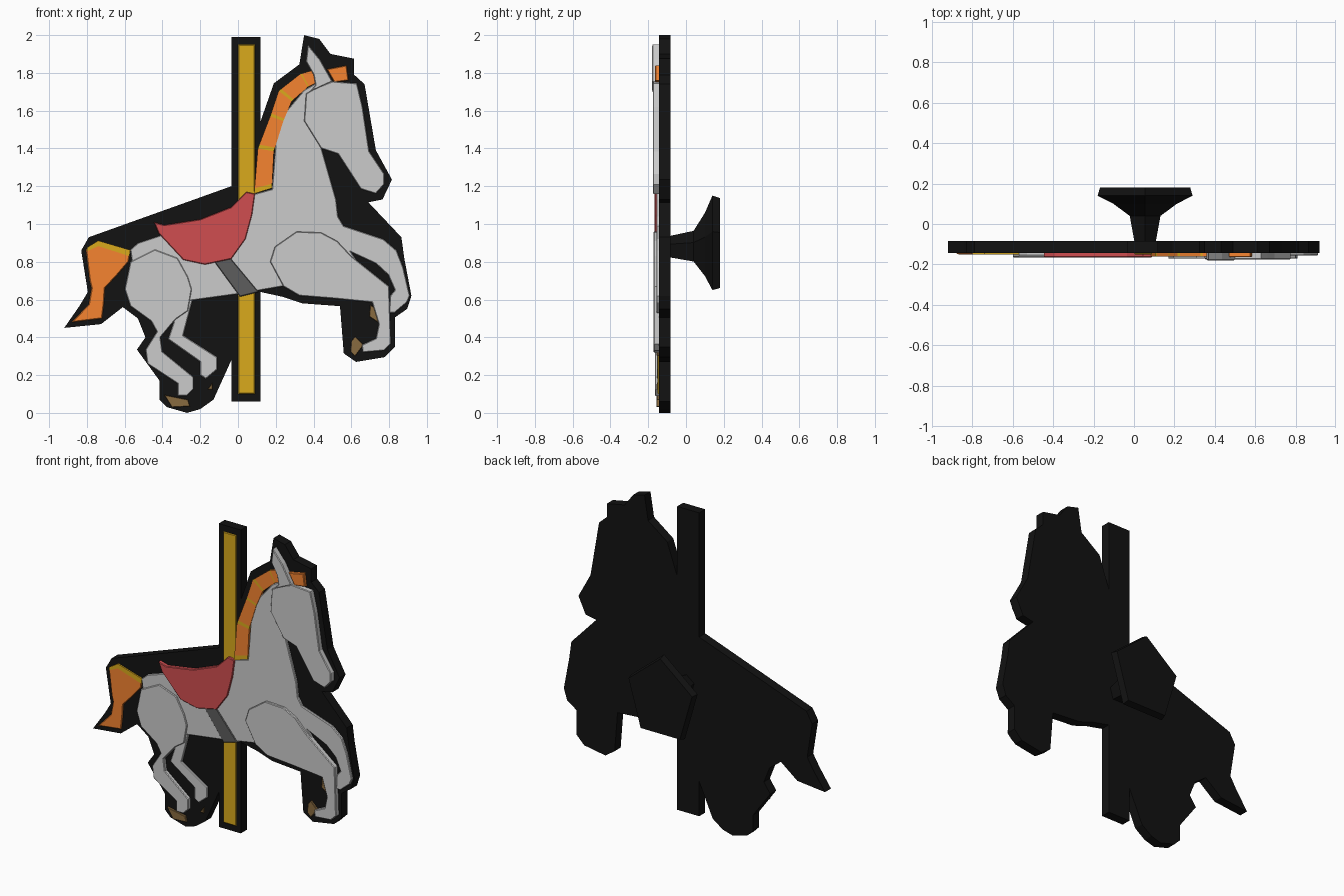
import bpy, bmesh
from math import sin, cos, pi
from mathutils import Vector

PLATE = -0.143   # front surface of the backing


def material(name, rgb):
    m = bpy.data.materials.new(name)
    m.diffuse_color = (*rgb, 1)
    return m


BLACK = material("black", (0.006, 0.006, 0.006))
GOLD = material("gold", (0.70, 0.40, 0.012))
ORANGE = material("orange", (0.92, 0.23, 0.03))
RED = material("red", (0.63, 0.076, 0.08))
BROWN = material("brown", (0.25, 0.145, 0.05))
DARK = material("dark_grey", (0.11, 0.11, 0.11))


def finish(name, bm, mat):
    bmesh.ops.recalc_face_normals(bm, faces=bm.faces[:])
    me = bpy.data.meshes.new(name)
    bm.to_mesh(me)
    bm.free()
    if mat:
        me.materials.append(mat)
    ob = bpy.data.objects.new(name, me)
    bpy.context.collection.objects.link(ob)
    return ob


def cutout(name, pts, front, mat=None, back=PLATE + 0.003, chamfer=0.004):
    """Flat plate from an x/z outline given in hundredths of a unit."""
    bm = bmesh.new()
    face = bm.faces.new([bm.verts.new((x / 100, front, z / 100)) for x, z in pts])
    rim = face.edges[:]
    ext = bmesh.ops.extrude_face_region(bm, geom=[face], use_keep_orig=True)
    moved = [g for g in ext["geom"] if isinstance(g, bmesh.types.BMVert)]
    bmesh.ops.translate(bm, verts=moved, vec=(0, back - front, 0))
    if chamfer:
        bmesh.ops.bevel(bm, geom=rim, offset=chamfer, segments=1, affect='EDGES')
    return finish(name, bm, mat)


# Black backing silhouette
cutout("backing", [
    (-92, 45), (-84, 56.5), (-79.5, 64), (-83, 86), (-79, 93), (-3.5, 120),
    (-3.5, 199), (12, 199), (12, 154.5), (19, 174.5), (32.5, 184.5), (35, 200),
    (43, 198), (49, 190), (61.5, 187.5), (61.5, 179), (67, 174), (73, 139),
    (81.5, 123.5), (76.5, 113), (69, 111.5), (86.5, 93), (88, 82), (91.8, 62),
    (89.5, 55), (83, 50.5), (83, 35), (77.5, 29.5), (62.5, 27), (56, 31.5),
    (54, 56.5), (34, 58), (23.5, 61.5), (12, 64), (12, 6), (-3.5, 6),
    (-3.5, 28), (-13, 7), (-20, 2), (-27, 0), (-37.5, 3), (-41.5, 7),
    (-41.5, 17), (-53.5, 33.5), (-49, 40), (-53, 50), (-61, 56), (-72.5, 47)],
    PLATE, BLACK, back=-0.083, chamfer=0)

# Pole
cutout("pole", [(0, 10), (9, 10), (9, 195), (0, 195)], -0.15, GOLD)

# Torso, neck and far front leg
cutout("body", [
    (-57, 86.5), (-53, 90), (-41, 94), (5, 110), (9, 116), (18, 118.5),
    (20, 145), (24, 158), (35, 171), (42, 175), (59, 166), (48, 140),
    (44, 141), (52, 113), (53, 104), (56, 99), (77, 92), (84, 86),
    (87.5, 77), (91, 62), (89.5, 58.5), (83, 53), (80, 53), (80.5, 62),
    (83, 65), (79.5, 73), (73, 79), (60, 85), (64, 79), (51, 68),
    (24, 67), (1, 63), (-24.5, 59.5), (-40, 58), (-55, 70)], -0.157)

# Far hind leg
cutout("far_hind_leg", [
    (-24, 60), (-26.5, 50.5), (-29, 41), (-11, 29.5), (-11, 23), (-17, 18),
    (-20, 20), (-20, 27), (-37, 39), (-34, 48), (-40, 60)], -0.154)

# Near hind leg
cutout("near_hind_leg", [
    (-57, 80), (-44, 86.5), (-32, 82), (-26.5, 72), (-24.5, 65.5),
    (-26.5, 54), (-33, 49.5), (-41, 40), (-40, 32.5), (-23.5, 19),
    (-23.5, 12.5), (-27, 9), (-32, 9), (-32, 15.5), (-48, 26), (-49, 33.5),
    (-43, 43), (-46, 48.5), (-57, 56.5), (-60, 65.5)], -0.165)

# Near front leg
cutout("near_front_leg", [
    (17, 80), (19.5, 88), (31, 96), (44, 95.5), (52.5, 91), (60, 83),
    (80, 67), (81, 36.5), (77.5, 33), (66, 32), (65.5, 36), (73, 39.5),
    (74.5, 47), (71, 58.5), (51, 60.5), (32.5, 62), (24, 67)], -0.172)

# Head and ear
cutout("head", [
    (50, 175.5), (63, 174.5), (66, 162), (69.5, 138.5), (77.5, 126.5),
    (77.5, 121), (73, 116), (65, 118.5), (53, 137), (44, 140), (35, 154.5),
    (36, 169), (41, 172)], -0.175)
cutout("ear", [
    (37, 195), (36, 186), (40, 179), (41, 173.5), (38, 170), (50, 175.5),
    (43.5, 187)], -0.18)

# Hooves
hooves = {
    "near_hind_hoof": [(-39, 9.5), (-26.5, 7), (-25.5, 3.5), (-35, 3)],
    "far_hind_hoof": [(-13.5, 16), (-13.5, 12.5), (-16, 12.5)],
    "near_front_hoof": [(60, 38), (62, 40.5), (66.5, 36), (62, 30), (59.5, 32.5)],
    "far_front_hoof": [(70, 57), (74, 55), (74, 48), (69.5, 51)],
}
for name, pts in hooves.items():
    cutout(name, pts, -0.155, BROWN, chamfer=0.002)

# Saddle and girth strap
cutout("saddle", [
    (-44.5, 101), (-39, 99.5), (-20, 102.5), (-3.5, 109), (4.5, 117),
    (9, 116), (7.5, 105), (4, 92), (-3.5, 81.5), (-17.5, 78.5),
    (-29, 81), (-42, 95)], -0.166, RED)
cutout("girth_strap", [(-14, 82), (-4, 82), (11, 64), (1, 61.5)], -0.162, DARK)

# Tail with gold top band
cutout("tail", [
    (-80.5, 86.5), (-74, 90.5), (-57, 86), (-58, 80), (-64, 73), (-70.5, 66),
    (-71, 58), (-72, 50), (-88, 48), (-79, 57.5), (-77.5, 66), (-78.5, 70)],
    -0.15, ORANGE)
cutout("tail_band", [
    (-80, 87.5), (-74, 91.2), (-57, 86.2), (-57.5, 83), (-74, 88.3),
    (-80, 85.5)], -0.152, GOLD, chamfer=0)

# Mane: orange locks separated by gold bands, between outer and inner edges
outer = [(8.5, 116), (10.5, 140), (17, 157), (21.5, 170.5), (33, 179.5), (40, 181.5)]
inner = [(18, 119), (19, 138.5), (24, 154.5), (28.5, 165), (37, 172.5), (41, 174.5)]
outer, inner = [[Vector(p) for p in edge] for edge in (outer, inner)]
for i in range(5):
    def lock(name, a, b, front, mat):
        pts = [e[i].lerp(e[i + 1], t) for e, t in
               ((outer, a), (outer, b), (inner, b), (inner, a))]
        cutout(f"{name}_{i + 1}", pts, front, mat, chamfer=0)
    lock("mane_band", 0, 0.12, -0.161, GOLD)
    lock("mane_lock", 0.12, 1, -0.161, ORANGE)
cutout("forelock", [(47, 182), (57.5, 184), (58.5, 176), (51, 175)], -0.164, ORANGE)

# Five-sided flared knob on the back
rings = [(-0.09, 0.055), (0.04, 0.08), (0.10, 0.165), (0.14, 0.247), (0.18, 0.235)]
bm = bmesh.new()
loops = [[bm.verts.new((0.055 + r * sin(2 * pi * k / 5), y,
                        0.874 + 1.12 * r * cos(2 * pi * k / 5)))
          for k in range(5)] for y, r in rings]
for a, b in zip(loops, loops[1:]):
    for k in range(5):
        n = (k + 1) % 5
        bm.faces.new((a[k], a[n], b[n], b[k]))
bm.faces.new(loops[0])
bm.faces.new(loops[-1])
finish("back_knob", bm, BLACK)
